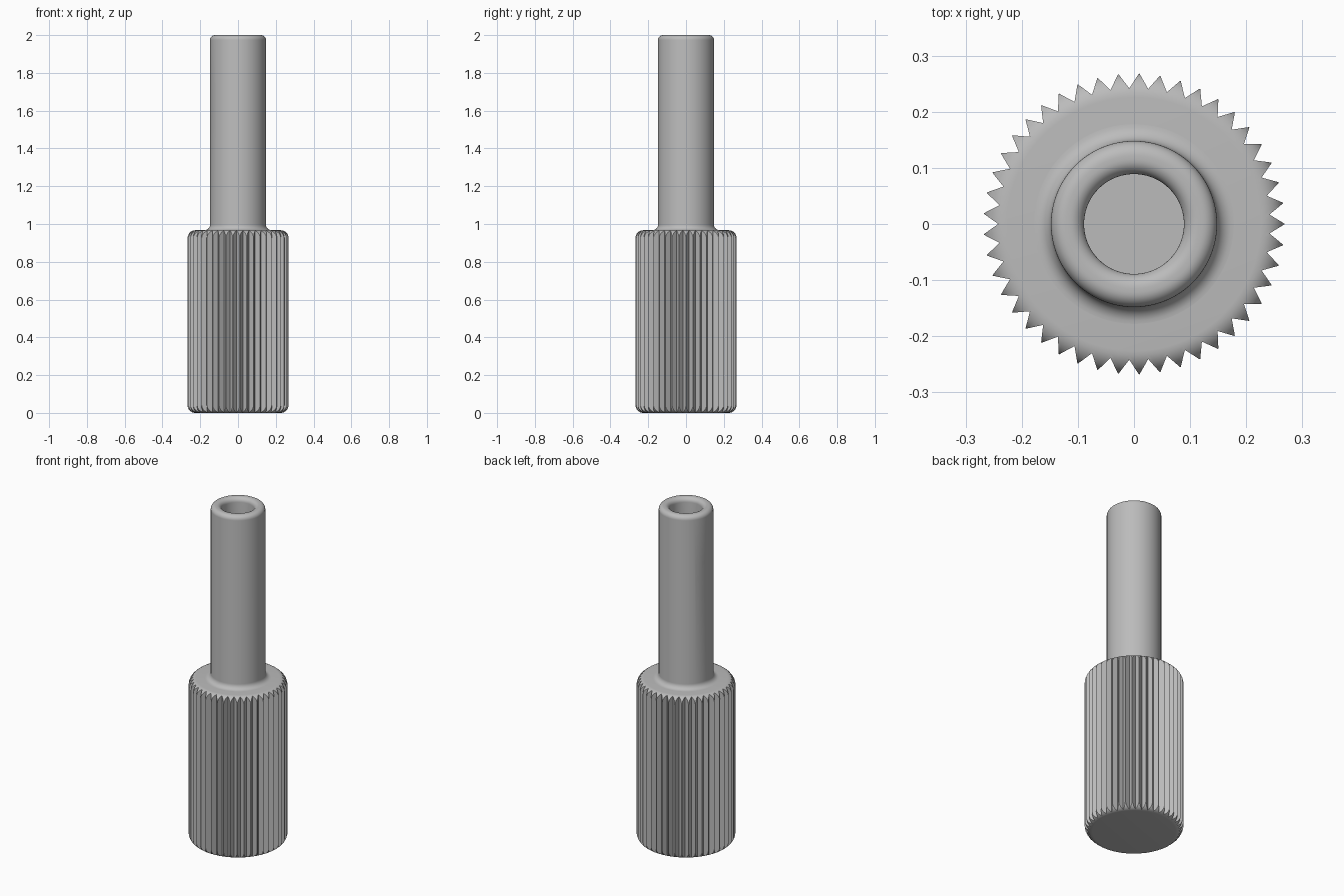
import bpy, bmesh
from math import sin, cos, pi, radians, tau

cube = bpy.data.objects.get("Cube")
if cube:
    bpy.data.objects.remove(cube, do_unlink=True)

steel = bpy.data.materials.new("grey steel")
steel.use_nodes = True
GREY = (0.5, 0.5, 0.5, 1)
steel.diffuse_color = GREY
steel.node_tree.nodes["Principled BSDF"].inputs["Base Color"].default_value = GREY


def make_object(name, bm):
    bmesh.ops.recalc_face_normals(bm, faces=bm.faces)
    mesh = bpy.data.meshes.new(name)
    bm.to_mesh(mesh)
    bm.free()
    obj = bpy.data.objects.new(name, mesh)
    bpy.context.collection.objects.link(obj)
    mesh.materials.append(steel)
    return obj


def arc(cx, cz, r, start, end, steps=8):
    angles = [radians(start + (end - start) * i / steps) for i in range(steps + 1)]
    return [(cx + r * cos(a), cz + r * sin(a)) for a in angles]


def lathe(name, profile, segments):
    """Revolve a profile that starts and ends at a flat cap."""
    bm = bmesh.new()
    rings = [[bm.verts.new((r * cos(tau * i / segments), r * sin(tau * i / segments), z))
              for i in range(segments)] for r, z in profile]
    for low, high in zip(rings, rings[1:]):
        for i in range(segments):
            j = (i + 1) % segments
            bm.faces.new((low[i], low[j], high[j], high[i]))
    bm.faces.new(rings[0])
    bm.faces.new(rings[-1])
    return make_object(name, bm)


def apply_boolean(obj, cutter, operation):
    cutter.hide_render = True
    mod = obj.modifiers.new("cut", "BOOLEAN")
    mod.operation, mod.solver, mod.object = operation, "EXACT", cutter
    bpy.context.view_layer.objects.active = obj
    bpy.ops.object.modifier_apply(modifier=mod.name)
    bpy.data.objects.remove(cutter, do_unlink=True)


def smooth(obj):
    bpy.ops.object.select_all(action="DESELECT")
    obj.select_set(True)
    bpy.context.view_layer.objects.active = obj
    bpy.ops.object.shade_smooth_by_angle(angle=radians(25))


# Knurled handle: rounded cylinder trimmed to a toothed outline
TOP, TIP, ROOT, TEETH, ROUND = 0.967, 0.268, 0.242, 45, 0.042
inner = TIP - ROUND
handle = lathe("knurled_handle",
               arc(inner, ROUND, ROUND, -90, 0) + arc(inner, TOP - ROUND, ROUND, 0, 90),
               TEETH * 4)
bm = bmesh.new()
outline = []
for i in range(TEETH * 2):
    r = ROOT if i % 2 else TIP + 0.001
    a = pi * i / TEETH
    outline.append(bm.verts.new((r * cos(a), r * sin(a), -0.1)))
face = bm.faces.new(outline)
grown = bmesh.ops.extrude_face_region(bm, geom=[face])["geom"]
bmesh.ops.translate(bm, vec=(0, 0, 1.3),
                    verts=[v for v in grown if isinstance(v, bmesh.types.BMVert)])
apply_boolean(handle, make_object("tooth_trimmer", bm), "INTERSECT")
smooth(handle)

# Hollow shaft: fillet at the foot, rounded rim, blind bore
R, BORE, RIM, FOOT, FLOOR = 0.148, 0.089, 0.026, 0.03, 1.2
shaft = lathe("hollow_shaft",
              [(R + FOOT, TOP - 0.02)]
              + arc(R + FOOT, TOP + FOOT, FOOT, 270, 180)
              + arc(R - RIM, 2 - RIM, RIM, 0, 90)
              + arc(BORE + RIM, 2 - RIM, RIM, 90, 180)
              + [(BORE, FLOOR)], 96)

# Round side hole opening into the bore
bm = bmesh.new()
bmesh.ops.create_cone(bm, cap_ends=True, segments=64, radius1=0.085, radius2=0.085, depth=0.3)
for v in bm.verts:
    x, y, z = v.co
    v.co = (z - 0.15, y, x + 1.645)
apply_boolean(shaft, make_object("hole_cutter", bm), "DIFFERENCE")
smooth(shaft)
